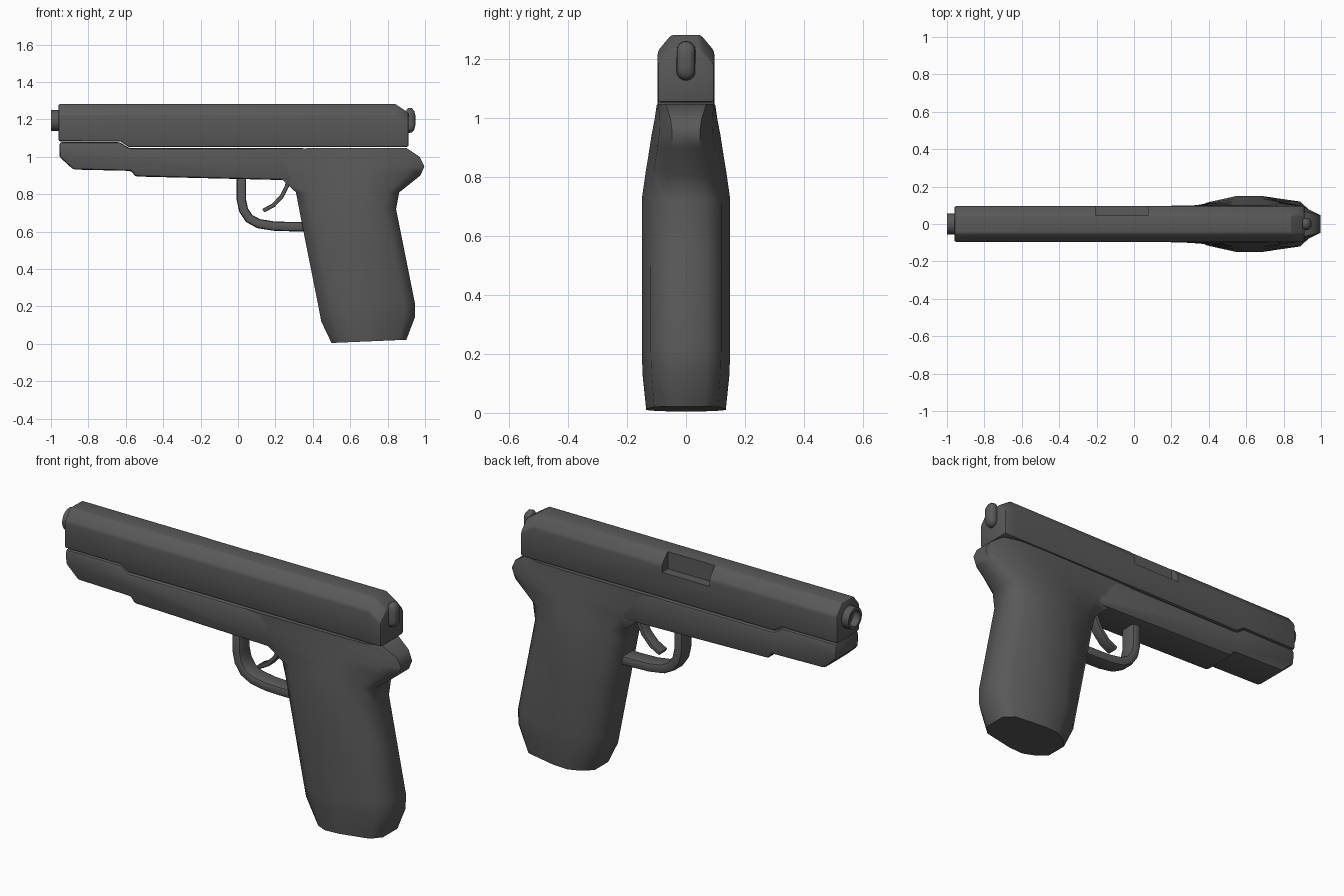
import bpy, bmesh, math
from mathutils import Vector, Matrix

if "Cube" in bpy.data.objects:
    bpy.data.objects.remove(bpy.data.objects["Cube"])

dark = bpy.data.materials.new("dark_grey")
dark.diffuse_color = (0.1, 0.1, 0.1, 1)
dark.use_nodes = True
dark.node_tree.nodes["Principled BSDF"].inputs["Base Color"].default_value = dark.diffuse_color


def smooth_by_angle(ob, angle):
    bpy.ops.object.select_all(action='DESELECT')
    bpy.context.view_layer.objects.active = ob
    ob.select_set(True)
    bpy.ops.object.convert(target='MESH')  # bake modifiers first
    bpy.ops.object.shade_smooth_by_angle(angle=math.radians(angle))


def finish(bm, name, bevel=0.0, cutter=None, smooth=35):
    bmesh.ops.recalc_face_normals(bm, faces=bm.faces)
    me = bpy.data.meshes.new(name)
    bm.to_mesh(me)
    bm.free()
    me.materials.append(dark)
    ob = bpy.data.objects.new(name, me)
    bpy.context.collection.objects.link(ob)
    if bevel:
        mod = ob.modifiers.new("bevel", 'BEVEL')
        mod.width, mod.segments = bevel, 2
        mod.limit_method, mod.angle_limit = 'ANGLE', math.radians(35)
    if cutter:
        cut = ob.modifiers.new("port", 'BOOLEAN')
        cut.operation, cut.object, cut.solver = 'DIFFERENCE', cutter, 'EXACT'
    smooth_by_angle(ob, smooth)
    return ob


def loft(name, rings, **kw):
    bm = bmesh.new()
    rows = [[bm.verts.new(p) for p in r] for r in rings]
    n = len(rows[0])
    for a, b in zip(rows, rows[1:]):
        for i in range(n):
            j = (i + 1) % n
            bm.faces.new((a[i], a[j], b[j], b[i]))
    bm.faces.new(rows[0])
    bm.faces.new(rows[-1])
    return finish(bm, name, **kw)


def plate(name, pts, half, **kw):
    return loft(name, [[(x, y, z) for x, z in pts] for y in (-half, half)], **kw)


def strap(name, path, thick, half, **kw):
    # Rectangular section swept along a path in the xz plane
    pts = [Vector(p) for p in path]
    rings = []
    for i, p in enumerate(pts):
        t = (pts[min(i + 1, len(pts) - 1)] - pts[max(i - 1, 0)]).normalized()
        n = Vector((-t.y, t.x)) * thick / 2
        a, b = p + n, p - n
        rings.append([(a.x, -half, a.y), (a.x, half, a.y), (b.x, half, b.y), (b.x, -half, b.y)])
    return loft(name, rings, **kw)


# Side port cutter
bm = bmesh.new()
bmesh.ops.create_cube(bm, size=1, matrix=Matrix.Translation((-0.065, 0.125, 1.25))
                      @ Matrix.Diagonal((0.28, 0.16, 0.12, 1)))
port_cutter = finish(bm, "port_cutter")
port_cutter.hide_render = True

# Slide: chamfered section with a stepped underside and sloped rear
slide_rings = []
for x, b, t in [(-0.96, 1.083, 1.283), (-0.63, 1.083, 1.283), (-0.585, 1.053, 1.283),
                (0.84, 1.053, 1.283), (0.912, 1.053, 1.235)]:
    half = [(0.096, b), (0.096, t - 0.055), (0.05, t)]
    slide_rings.append([(x, y, z) for y, z in half] + [(x, -y, z) for y, z in reversed(half)])
loft("slide", slide_rings, bevel=0.01, cutter=port_cutter, smooth=30)
port_cutter.hide_set(True)

# Front of the frame
plate("frame_front", [(-0.955, 1.079), (-0.955, 1.0), (-0.88, 0.932), (-0.57, 0.925), (-0.55, 0.895),
                      (0.24, 0.876), (0.36, 0.876), (0.36, 1.047), (-0.585, 1.047), (-0.63, 1.079)],
      0.097, bevel=0.014)

# Grip: rounded sections
# (front z, rear z, front x, rear x, half width, front end/shoulder, rear end/shoulder)
grip_rings = []
for zf, zr, xf, xr, hw, ef, af, er, ar in [
        (0.005, 0.022, 0.50, 0.90, 0.135, 0.42, 0.78, 0.45, 0.8),
        (0.12, 0.14, 0.445, 0.945, 0.147, 0.42, 0.78, 0.45, 0.8),
        (0.20, 0.22, 0.43, 0.945, 0.15, 0.42, 0.78, 0.45, 0.8),
        (0.50, 0.50, 0.37, 0.889, 0.15, 0.42, 0.78, 0.45, 0.8),
        (0.73, 0.72, 0.325, 0.845, 0.15, 0.42, 0.76, 0.45, 0.8),
        (0.81, 0.81, 0.31, 0.862, 0.138, 0.5, 0.78, 0.45, 0.8),
        (0.875, 0.90, 0.24, 0.975, 0.125, 0.7, 0.8, 0.4, 0.78),
        (0.93, 0.95, 0.20, 0.997, 0.117, 0.8, 0.84, 0.4, 0.78),
        (1.00, 1.00, 0.15, 0.972, 0.106, 0.88, 0.925, 0.5, 0.85),
        (1.045, 1.048, 0.10, 0.90, 0.099, 0.94, 0.985, 0.7, 0.95)]:
    length = xr - xf
    m1 = max((0.55 - xf) / length, 0.27)
    m2 = max((0.68 - xf) / length, 0.48)
    side = [(0, ef), (0.12, af), (m1, 1), (m2, 1), (0.89, ar), (1, er)]
    ring = [(t, w) for t, w in side] + [(t, -w) for t, w in reversed(side)]
    grip_rings.append([(xf + length * t, w * hw, zf + (zr - zf) * t) for t, w in ring])
loft("grip", grip_rings, smooth=55)

# Guard loop and trigger
strap("trigger_guard", [(0.018, 0.91), (0.018, 0.77), (0.03, 0.715), (0.06, 0.67), (0.11, 0.643),
                        (0.19, 0.63), (0.28, 0.627), (0.38, 0.627)], 0.05, 0.047, bevel=0.014)
strap("trigger", [(0.272, 0.90), (0.262, 0.845), (0.235, 0.79), (0.19, 0.742), (0.135, 0.712)],
      0.022, 0.03, bevel=0.005)

# Barrel tip: lathe of a hollow tube
tube = [(-0.90, 0.057), (-1.0, 0.057), (-1.0, 0.042), (-0.91, 0.042)]
loft("barrel", [[(x, r * math.cos(k * math.tau / 24), 1.194 + r * math.sin(k * math.tau / 24))
                 for k in range(24)] for x, r in tube])

# Hammer: rounded upright tab
hammer = [(0.032 * math.cos(k * math.tau / 24),
           1.195 + 0.032 * math.sin(k * math.tau / 24) + (0.035 if k < 12 else -0.035))
          for k in range(24)]
loft("hammer", [[(x, y * s, 1.195 + (z - 1.195) * s) for y, z in hammer]
                for x, s in [(0.90, 0.85), (0.912, 1.0), (0.93, 0.97), (0.942, 0.75), (0.948, 0.4)]],
     smooth=60)
